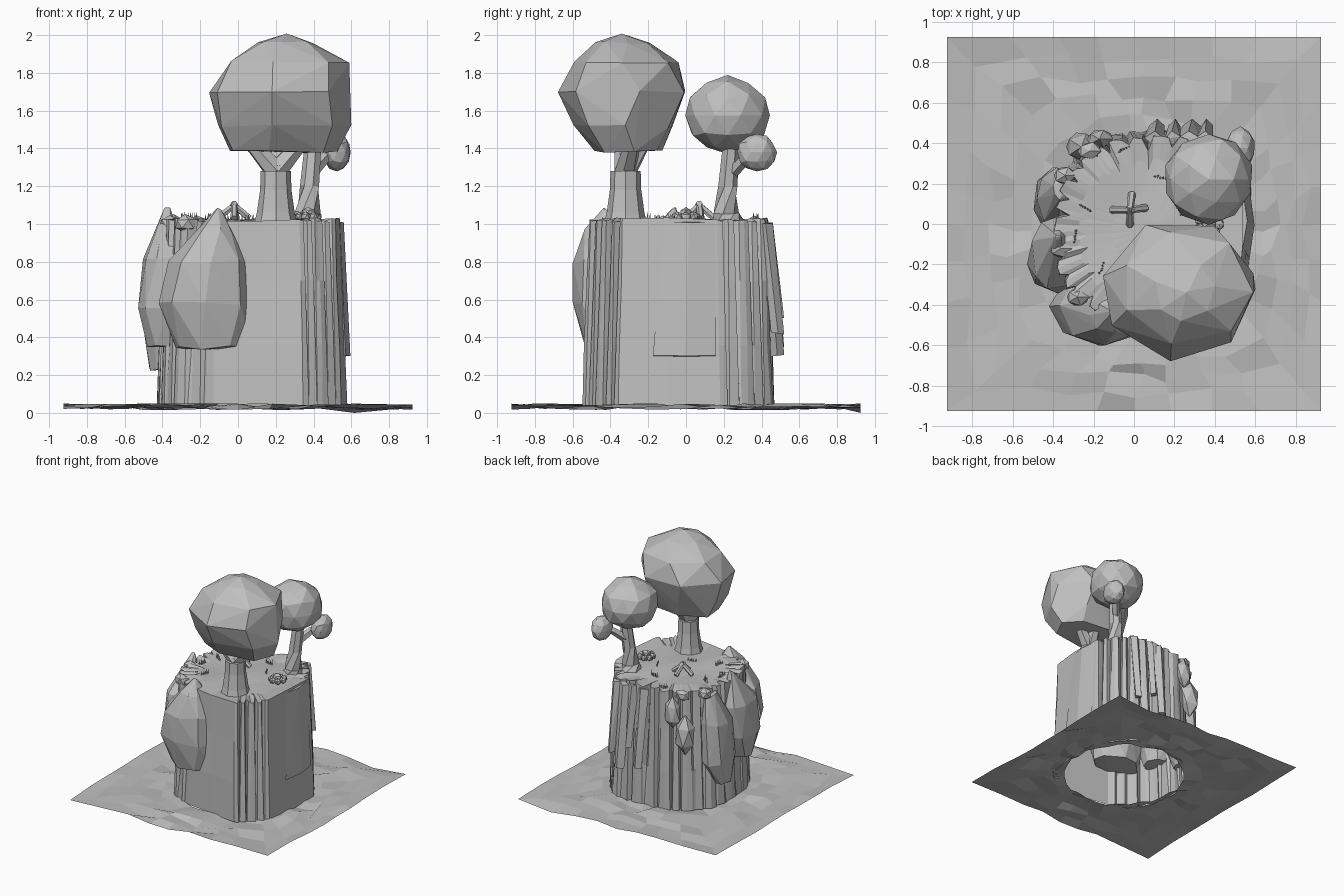
import bpy
import bmesh
import math
import random
from mathutils import Vector

random.seed(4)
jitter = random.uniform
if "Cube" in bpy.data.objects:
    bpy.data.objects.remove(bpy.data.objects["Cube"])

# One plain grey for everything
GREY = (0.52, 0.52, 0.52, 1)
clay = bpy.data.materials.new("plain_grey")
clay.use_nodes = True
clay.diffuse_color = GREY
clay.node_tree.nodes["Principled BSDF"].inputs["Base Color"].default_value = GREY


def finish(name, bm):
    mesh = bpy.data.meshes.new(name)
    bm.to_mesh(mesh)
    bm.free()
    mesh.materials.append(clay)
    obj = bpy.data.objects.new(name, mesh)
    bpy.context.scene.collection.objects.link(obj)
    return obj


def loft(name, rings, cap_start=False, cap_end=False):
    """Skin a list of equally long closed rings."""
    bm = bmesh.new()
    loops = [[bm.verts.new(p) for p in ring] for ring in rings]
    for low, high in zip(loops, loops[1:]):
        for i in range(len(low)):
            j = (i + 1) % len(low)
            bm.faces.new((low[i], low[j], high[j], high[i]))
    if cap_start:
        bm.faces.new(loops[0][::-1])
    if cap_end:
        bm.faces.new(loops[-1])
    return finish(name, bm)


def tube(name, path, radii, sides=7):
    """Tapered faceted tube along a path."""
    path = [Vector(p) for p in path]
    rings = []
    for i, point in enumerate(path):
        along = path[min(i + 1, len(path) - 1)] - path[max(i - 1, 0)]
        turn = along.to_track_quat('Z', 'Y')
        ring = []
        for k in range(sides):
            a = math.tau * k / sides
            ring.append(point + turn @ Vector((math.cos(a), math.sin(a), 0)) * radii[i])
        rings.append(ring)
    return loft(name, rings, True, True)


def faceted_hull(name, layers, sides=8, wobble=0.25):
    """Convex lump through elliptical layers: z, x range, y range."""
    bm = bmesh.new()
    for z, x0, x1, y0, y1 in layers:
        shift = jitter(-wobble, wobble)
        for k in range(sides):
            a = math.tau * k / sides + shift + jitter(-wobble, wobble) / 2
            bm.verts.new(((x0 + x1) / 2 + (x1 - x0) / 2 * math.cos(a),
                          (y0 + y1) / 2 + (y1 - y0) / 2 * math.sin(a),
                          z + jitter(-wobble, wobble) * 0.04))
    out = bmesh.ops.convex_hull(bm, input=bm.verts)
    loose = {v for v in out["geom_interior"] if isinstance(v, bmesh.types.BMVert)}
    bmesh.ops.delete(bm, geom=list(loose), context='VERTS')
    bmesh.ops.recalc_face_normals(bm, faces=bm.faces)
    return finish(name, bm)


def pebble(name, centre, size, detail=1, rough=0.12):
    """Rough ball used for stones and small leaf clumps."""
    bm = bmesh.new()
    bmesh.ops.create_icosphere(bm, subdivisions=detail, radius=1)
    for v in bm.verts:
        v.co *= 1 + jitter(-rough, rough)
        v.co = Vector(centre) + v.co * Vector(size)
    return finish(name, bm)


# Uneven ground sheet, open under the hollow cliff
CENTRE = Vector((0.08, -0.03, 0))
HALF = 0.925
ground_rings = [[] for _ in range(6)]
for k in range(32):
    a = math.tau * k / 32
    way = Vector((math.cos(a), math.sin(a), 0))
    outer = way * HALF / max(abs(way.x), abs(way.y))
    inner = CENTRE + way * 0.48
    for step, ring in enumerate(ground_rings):
        p = outer.lerp(inner, step / 5)
        if 0 < step < 5:
            p += Vector((jitter(-0.03, 0.03), jitter(-0.03, 0.03), 0))
        p.z = jitter(0.015, 0.05)
        ring.append(p)
ground_rings[0][5].z = 0
loft("ground", ground_rings)

# Cliff outline, with wedge shaped cracks between the broad flat faces
RIM = [(-.12, -.46), (.1, -.49), (.33, -.52), (.43, -.44), (.52, -.34), (.55, -.1),
       (.55, .17), (.46, .31), (.36, .42), (.14, .44), (-.1, .42), (-.24, .34),
       (-.36, .2), (-.4, 0), (-.38, -.22), (-.3, -.38)]
FLAT_FACES = (0, 1, 4, 5)
LEVELS = [0.03, 0.36, 0.7, 1.02]
cliff_rings = [[] for _ in LEVELS]


def add_column(point, depths, sway):
    for z, depth, ring in zip(LEVELS, depths, cliff_rings):
        arm = (point - CENTRE) * (1.07 - 0.07 * z)
        arm -= arm.normalized() * depth
        side = Vector((-arm.y, arm.x, 0)).normalized() * sway * (1 - z)
        ring.append(CENTRE + arm + side + Vector((0, 0, z)))


for i, start in enumerate(RIM):
    a = Vector((*start, 0))
    b = Vector((*RIM[(i + 1) % len(RIM)], 0))
    add_column(a, [jitter(0, 0.012) for _ in LEVELS], 0)
    if i in FLAT_FACES:
        continue
    for t in (0.3, 0.72):
        top_depth = jitter(0.03, 0.07)
        fade = random.choice((0, 0.3, 0.8))
        cut = [top_depth * (fade + (1 - fade) * z) for z in LEVELS]
        add_column(a.lerp(b, t - 0.12), [0] * 4, 0.012)
        add_column(a.lerp(b, t), cut, 0)
        add_column(a.lerp(b, t + 0.12), [0.01] * 4, -0.012)

# Grassy top closes the cliff with gentle bumps
top_rim = cliff_rings[-1]
for p in top_rim:
    p.z += jitter(-0.01, 0.015)
for shrink in (0.75, 0.4, 0.1):
    inset = []
    for p in top_rim:
        q = CENTRE + (p - CENTRE) * shrink
        q.z = 1.02 + 0.012 * math.sin(9 * q.x) * math.cos(8 * q.y)
        inset.append(q)
    cliff_rings.append(inset)
loft("cliff", cliff_rings, cap_end=True)

# Split slabs leaning against the back and the side
for x, foot, width in ((.1, .35, .05), (.19, .5, .04), (.27, .3, .06), (.35, .42, .04)):
    faceted_hull("back_slab", [(1.0, x - width, x + width, .39, .46),
                               (foot, x - width / 2, x + width, .45, .52)], 4, 0.2)
faceted_hull("side_slab", [(1.01, .5, .56, -.12, .16), (.3, .53, .595, -.18, .17)], 5, 0.1)

# Boulders wedged into the wall
faceted_hull("front_boulder", [(.345, -.33, .08, -.54, -.22), (.58, -.42, .1, -.6, -.2),
                               (.8, -.37, .06, -.6, -.24), (.97, -.22, -.02, -.54, -.32),
                               (1.08, -.11, -.09, -.44, -.42)])
faceted_hull("side_boulder", [(.35, -.48, -.28, -.28, -.08), (.55, -.53, -.24, -.35, 0),
                              (.82, -.51, -.27, -.33, .04), (1.08, -.39, -.36, -.08, -.05)])
faceted_hull("low_boulder", [(.23, -.47, -.36, .02, .18), (.42, -.5, -.28, -.05, .28),
                             (.75, -.48, -.28, -.02, .28), (.98, -.4, -.32, .12, .24)])
pebble("small_boulder", (-.26, .38, .68), (.09, .08, .16))
pebble("corner_boulder", (-.17, .42, .86), (.07, .05, .13))
for x, y in ((-.36, -.12), (-.34, .24), (-.22, .36), (-.28, -.36)):
    pebble("rim_stone", (x, y, 1.0), (.06, .05, .05))

# Large tree: flared trunk, forked branches, one big crown
FORK = (.2, -.32, 1.28)
tube("large_trunk", [(.2, -.32, 1.0), (.2, -.32, 1.06), (.2, -.32, 1.18), FORK],
     [.115, .1, .083, .08], 8)
for tip in ((.06, -.34, 1.44), (.35, -.28, 1.45), (.22, -.22, 1.44)):
    tube("large_branch", [FORK, tip], [.06, .04], 6)
faceted_hull("large_crown", [(1.385, -.07, .53, -.49, -.12), (1.52, -.12, .6, -.6, -.06),
                             (1.7, -.16, .6, -.68, .03), (1.86, -.06, .59, -.6, -.03),
                             (1.96, .1, .4, -.48, -.18), (2.0, .25, .27, -.34, -.32)], 7, 0.2)

# Small tree: leaning trunk, side branch, two crowns
tube("small_trunk", [(.36, .22, 1.0), (.37, .21, 1.06), (.38, .22, 1.2), (.4, .24, 1.44)],
     [.09, .07, .052, .045])
tube("small_branch", [(.39, .24, 1.27), (.46, .32, 1.35), (.53, .39, 1.4)], [.035, .03, .02], 5)
pebble("small_crown", (.37, .22, 1.575), (.225, .225, .205), 2, 0.05)
pebble("side_crown", (.525, .375, 1.38), (.075, .105, .1), 2, 0.05)

# Leaning logs and a pile of stones on the top
for dx, dy in ((-.09, 0), (.08, .01), (.01, .08), (0, -.075)):
    tube("camp_log", [(-.02 + dx, .07 + dy, 1.03), (-.02 - dx / 6, .07 - dy / 6, 1.11)],
         [.019, .017], 6)
for k in range(7):
    a = math.tau * k / 7
    pebble("pile_stone", (.37 + .05 * math.cos(a), .05 * math.sin(a), 1.04), (.028, .028, .025))
pebble("pile_top_stone", (.37, 0, 1.06), (.04, .035, .03))

# Short rows of grass blades
TUFTS = ((-.05, .37, .5), (.13, .23, -.2), (-.24, .08, -.5), (-.29, -.06, 1.4),
         (-.16, -.22, 1.2), (.22, .07, -1), (.05, -.15, .4))
for x, y, turn in TUFTS:
    for k in range(5):
        s = (k - 2) * 0.014
        root = Vector((x + s * math.cos(turn), y + s * math.sin(turn), 1.015))
        tip = root + Vector((jitter(-.01, .01), jitter(-.01, .01), jitter(.03, .05)))
        tube("grass_blade", [root, tip], [.007, .001], 3)
